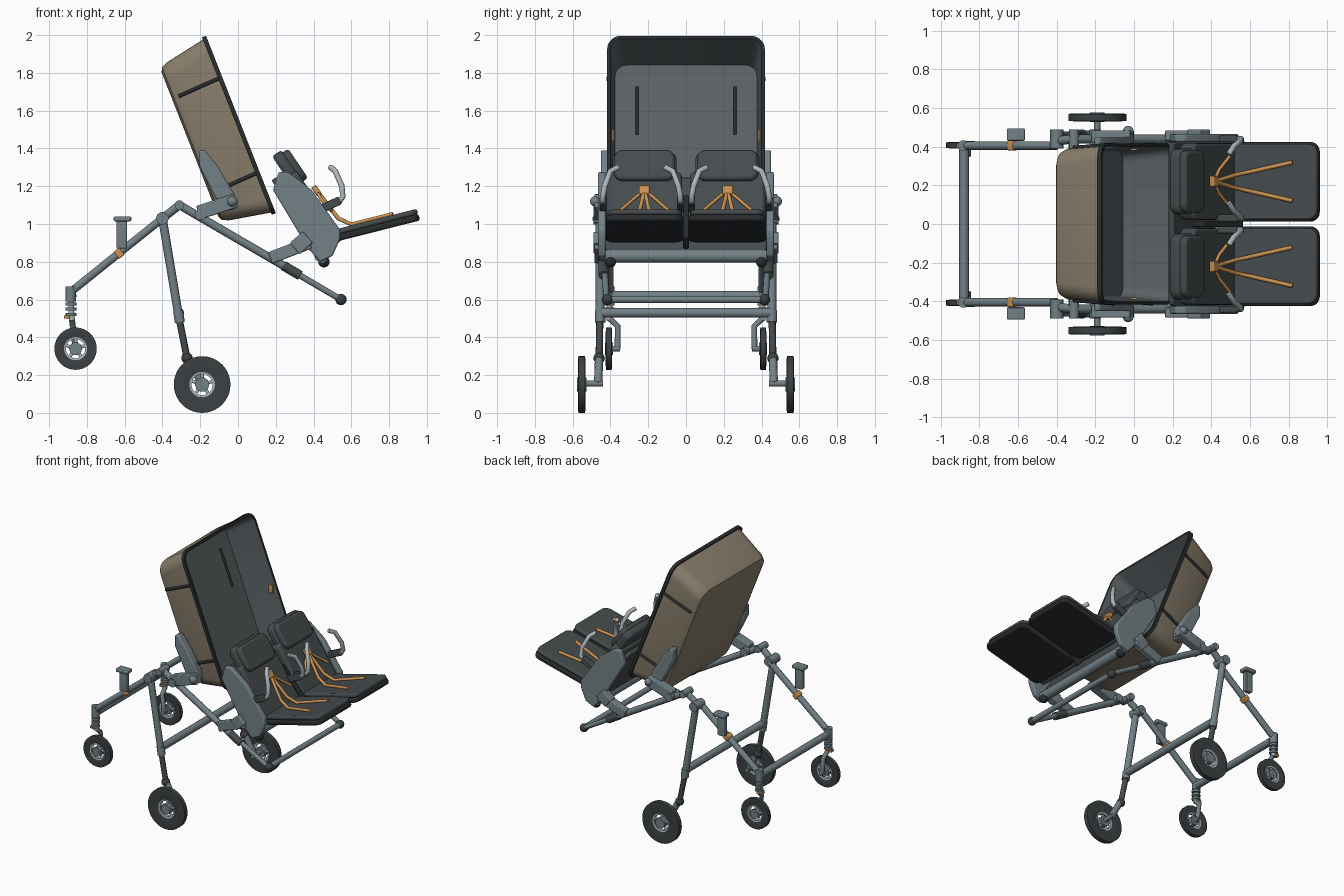
import bpy, bmesh, math
from mathutils import Vector, Matrix

cube = bpy.data.objects.get("Cube")
if cube:
    bpy.data.objects.remove(cube, do_unlink=True)


def material(name, r, g, b):
    m = bpy.data.materials.new(name)
    m.use_nodes = True
    m.diffuse_color = (r, g, b, 1)
    m.node_tree.nodes["Principled BSDF"].inputs["Base Color"].default_value = (r, g, b, 1)
    return m


BEIGE = material("beige fabric", .25, .21, .15)
FRAME = material("slate frame", .17, .22, .24)
LIGHT = material("light metal", .42, .47, .50)
TYRE = material("tyre rubber", .045, .052, .055)
LINING = material("grey lining", .10, .118, .125)
SEAT = material("seat fabric", .06, .07, .074)
DARK = material("dark trim", .022, .025, .027)
ORANGE = material("orange strap", .60, .29, .08)


def finish(ob, angle=35, bevel=0):
    if bevel:
        mod = ob.modifiers.new("edge", 'BEVEL')
        mod.width, mod.segments, mod.limit_method = bevel, 2, 'ANGLE'
    bpy.ops.object.select_all(action='DESELECT')
    ob.select_set(True)
    bpy.context.view_layer.objects.active = ob
    bpy.ops.object.shade_smooth_by_angle(angle=math.radians(angle))
    return ob


def from_bmesh(name, bm, mats, bevel=0):
    bmesh.ops.recalc_face_normals(bm, faces=bm.faces)
    me = bpy.data.meshes.new(name)
    bm.to_mesh(me)
    bm.free()
    for m in mats:
        me.materials.append(m)
    ob = bpy.data.objects.new(name, me)
    bpy.context.collection.objects.link(ob)
    return finish(ob, 35, bevel)


def rounded_rect(l, w, r, n=5):
    pts = []
    for k, (sx, sy) in enumerate(((1, 1), (-1, 1), (-1, -1), (1, -1))):
        for i in range(n + 1):
            a = math.pi / 2 * (k + i / n)
            pts.append((sx * (l / 2 - r) + r * math.cos(a), sy * (w / 2 - r) + r * math.sin(a)))
    return pts


def loft(name, rings, mats, ids, matrix=Matrix(), bevel=0, closed=False):
    """Skin rings of 3D points; ids gives the material of each band."""
    bm = bmesh.new()
    loops = [[bm.verts.new(matrix @ Vector(p)) for p in ring] for ring in rings]
    pairs = list(zip(loops, loops[1:])) + ([(loops[-1], loops[0])] if closed else [])
    for (a, b), m in zip(pairs, ids):
        for i in range(len(a)):
            j = (i + 1) % len(a)
            bm.faces.new((a[i], a[j], b[j], b[i])).material_index = m
    if not closed:
        bm.faces.new(loops[0]).material_index = ids[0]
        bm.faces.new(loops[-1]).material_index = ids[-1]
    return from_bmesh(name, bm, mats, bevel)


def slab(name, p0, p1, t, y0, y1, mat, r=.008, bevel=.006):
    """Rounded cushion or bar from p0 to p1 in the xz plane, spanning y0..y1."""
    a, b = Vector((p0[0], 0, p0[1])), Vector((p1[0], 0, p1[1]))
    u = (b - a).normalized()
    n = u.cross(Vector((0, 1, 0)))
    c = (a + b) / 2 + Vector((0, (y0 + y1) / 2, 0))
    m = Matrix(((u.x, 0, n.x, c.x), (0, 1, 0, c.y), (u.z, 0, n.z, c.z), (0, 0, 0, 1)))
    rect = rounded_rect((b - a).length, abs(y1 - y0), r)
    return loft(name, [[(x, y, z) for x, y in rect] for z in (-t / 2, t / 2)], [mat], [0], m, bevel)


def plate(name, pts, y0, y1, mat):
    return loft(name, [[(x, y, z) for x, z in pts] for y in (y0, y1)], [mat], [0], bevel=.008)


def tube(name, pts, r, mat):
    cu = bpy.data.curves.new(name, 'CURVE')
    cu.dimensions, cu.bevel_depth, cu.bevel_resolution, cu.use_fill_caps = '3D', r, 3, True
    sp = cu.splines.new('POLY')
    sp.points.add(len(pts) - 1)
    for q, p in zip(sp.points, pts):
        q.co = (*p, 1)
    ob = bpy.data.objects.new(name, cu)
    bpy.context.collection.objects.link(ob)
    cu.materials.append(mat)
    bpy.ops.object.select_all(action='DESELECT')
    ob.select_set(True)
    bpy.context.view_layer.objects.active = ob
    bpy.ops.object.convert(target='MESH')
    return finish(bpy.context.object, 50)


def ball(name, c, r, mat):
    bm = bmesh.new()
    bmesh.ops.create_uvsphere(bm, u_segments=16, v_segments=10, radius=r, matrix=Matrix.Translation(c))
    return from_bmesh(name, bm, [mat])


def wheel(name, x, y, z, r, w, hole):
    prof = [(hole, -.3), (r * .8, -.5), (r, -.42), (r, .42), (r * .8, .5), (hole, .3)]
    ring = lambda rad, h: [(x + rad * math.cos(i * math.pi / 20), y + h * w,
                            z + rad * math.sin(i * math.pi / 20)) for i in range(40)]
    loft(name + "_tyre", [ring(*p) for p in prof], [TYRE], [0] * 6, closed=True)
    loft(name + "_rim", [ring(hole * k, h) for k, h in ((1.02, -.35), (1.02, .35), (.85, .3), (.85, -.3))],
         [LIGHT], [0] * 4, closed=True)
    for i in range(5):
        a = i * math.tau / 5 + .3
        tube(name + "_spoke", [(x, y, z), (x + hole * math.cos(a), y, z + hole * math.sin(a))], .009, LIGHT)
    tube(name + "_hub", [(x, y - w * .6, z), (x, y + w * .6, z)], hole * .58, FRAME)


# Carrycot tub: outer shell, rim and lining in one loft
tilt = Matrix(((-.366, 0, .93, .008), (0, 1, 0, 0), (.93, 0, .366, 1.524), (0, 0, 0, 1)))
layers = [(.82, .68, .06, -.282), (.87, .74, .08, -.27), (.90, .78, .09, -.235), (.985, .81, .075, -.015),
          (1.01, .835, .075, -.015), (1.01, .835, .075, .008), (.975, .80, .06, .008), (.87, .75, .06, -.24)]
loft("carrycot", [[(a, b, d) for a, b in rounded_rect(l, w, r)] for l, w, r, d in layers],
     [BEIGE, DARK, LINING], [0, 0, 0, 1, 1, 1, 2], tilt)


def cot(*p):
    return tuple(tilt @ Vector(p))


# Parts repeated on both sides
for s in (-1, 1):
    tube("lining_slit", [cot(.04, s * .26, -.236), cot(.31, s * .26, -.236)], .008, DARK)
    slab("lining_tag", (.0, 1.44), (.0, 1.50), .03, s * .38, s * .392, ORANGE, .003, 0)
    for h in (.27, -.27):
        tube("side_strap", [cot(h - .01, s * .395, -.245), cot(h, s * .412, -.01)], .010, DARK)

    # Carrycot mount
    plate("cot_mount_plate", [(-.205, 1.39), (-.175, 1.39), (-.11, 1.31), (-.02, 1.16), (-.01, 1.08),
                              (-.06, 1.07), (-.12, 1.14), (-.205, 1.31)], s * .39, s * .45, FRAME)
    slab("cot_mount_arm", (-.21, 1.06), (-.01, 1.125), .075, s * .42, s * .485, FRAME)
    ball("cot_mount_button", (-.03, s * .48, 1.12), .028, FRAME)

    # Folding frame
    tube("handle_rail", [(-.31, s * .44, 1.10), (.30, s * .44, .745)], .023, FRAME)
    tube("handle_extension", [(.29, s * .43, .75), (.545, s * .42, .60)], .017, FRAME)
    tube("rail_collar", [(.24, s * .437, .78), (.33, s * .437, .727)], .027, SEAT)
    ball("handle_end", (.545, s * .415, .60), .03, TYRE)
    tube("hinge_link", [(-.31, s * .44, 1.10), (-.40, s * .43, 1.03)], .023, FRAME)
    for x, z, r in ((-.40, 1.03, .034), (-.31, 1.10, .026), (-.2, 1.05, .03)):
        tube("hinge", [(x, s * .39, z), (x, s * .49, z)], r, FRAME)
    tube("front_arm", [(-.40, s * .405, 1.03), (-.88, s * .405, .645)], .022, FRAME)
    tube("rear_leg", [(-.40, s * .455, 1.03), (-.315, s * .455, .52)], .024, FRAME)
    tube("rear_leg_lower", [(-.322, s * .455, .55), (-.27, s * .46, .29)], .019, SEAT)
    tube("leg_collar", [(-.317, s * .455, .54), (-.308, s * .455, .48)], .028, FRAME)
    ball("leg_foot", (-.27, s * .46, .29), .03, TYRE)
    tube("wheel_arm", [(-.27, s * .46, .30), (-.19, s * .465, .155)], .022, FRAME)
    tube("rear_axle", [(-.19, s * .44, .155), (-.19, s * .56, .155)], .017, FRAME)
    wheel("rear_wheel", -.19, s * .552, .15, .15, .042, .066)

    # Front caster with suspension
    tube("caster_head", [(-.885, s * .405, .67), (-.885, s * .405, .59)], .028, FRAME)
    tube("caster_stem", [(-.885, s * .405, .6), (-.88, s * .405, .49)], .016, LIGHT)
    for i in range(3):
        z = .585 - .028 * i
        tube("spring_coil", [(-.884, s * .405, z), (-.884, s * .405, z - .016)], .029, FRAME)
    tube("caster_fork", [(-.88, s * .405, .50), (-.875, s * .362, .46), (-.86, s * .362, .34)], .016, FRAME)
    tube("caster_axle", [(-.86, s * .35, .34), (-.86, s * .43, .34)], .016, FRAME)
    slab("caster_brake", (-.92, .51), (-.89, .505), .018, s * .39, s * .42, ORANGE, .004, 0)
    wheel("front_wheel", -.86, s * .408, .34, .112, .034, .06)

    # Accessory clip on the front arm
    slab("clip_column", (-.615, .87), (-.615, 1.02), .055, s * .435, s * .475, FRAME)
    slab("clip_top", (-.658, 1.027), (-.565, 1.027), .025, s * .43, s * .495, FRAME)
    slab("arm_band", (-.645, .833), (-.615, .857), .048, s * .381, s * .429, ORANGE, .008)

    # Seat side panel and mount
    plate("seat_side_panel", [(.185, 1.18), (.215, 1.275), (.265, 1.275), (.39, 1.18), (.54, .97), (.54, .92),
                              (.50, .83), (.435, .80), (.38, .86), (.335, .93)], s * .425, s * .465, FRAME)
    slab("seat_mount_arm", (.17, .82), (.38, .90), .065, s * .43, s * .485, FRAME)
    slab("seat_mount_clip", (.30, .87), (.37, .93), .08, s * .43, s * .49, FRAME)
    ball("seat_foot", (.455, s * .40, .80), .03, DARK)

    # Seat cushions, layered
    slab("upper_backrest", (.205, 1.375), (.37, 1.13), .06, s * .05, s * .39, SEAT, .05, .015)
    slab("headrest_pad", (.245, 1.385), (.35, 1.23), .05, s * .06, s * .38, SEAT, .045, .015)
    slab("lower_backrest", (.27, 1.26), (.50, .92), .09, s * .02, s * .42, SEAT, .04, .015)
    slab("seat_pan", (.49, .917), (.96, 1.036), .035, s * .012, s * .425, DARK, .05, .01)
    slab("seat_cushion", (.49, .949), (.95, 1.066), .03, s * .022, s * .415, SEAT, .05, .01)

    # Harness
    b = Vector((.415, s * .22, 1.18))
    slab("harness_buckle", (.40, 1.20), (.43, 1.155), .03, b.y - .028, b.y + .028, ORANGE, .006)
    for k in (-1, 1):
        tube("lap_strap", [b, (.53, b.y + k * .035, 1.03), (.60, b.y + k * .05, .998),
                           (.82, b.y + k * .10, 1.053)], .011, ORANGE)
        tube("hip_strap", [b, (.44, b.y + k * .06, 1.13), (.495, b.y + k * .13, 1.07)], .009, ORANGE)

        # Bumper bar ends
        y = .235 + k * .205
        tube("bumper_arm", [(.42, s * y, 1.08), (.535, s * y, 1.115), (.555, s * y, 1.145),
                            (.55, s * (y - k * .01), 1.20), (.515, s * (y - k * .04), 1.28),
                            (.49, s * (y - k * .08), 1.30)], .015, LIGHT)
        slab("bumper_joint", (.44, 1.08), (.54, 1.125), .045, s * y - .018, s * y + .018, SEAT)

# Cross members
tube("front_crossbar", [(-.88, -.39, .62), (-.88, .39, .62)], .026, FRAME)
tube("rear_crossbar", [(-.312, -.45, .53), (-.312, .45, .53)], .027, FRAME)
tube("push_handle", [(.545, -.42, .60), (.545, .42, .60)], .02, FRAME)
tube("seat_crossbar", [(.44, -.43, .83), (.44, .43, .83)], .035, FRAME)
slab("seat_back_shell", (.19, 1.24), (.44, .84), .03, -.425, .425, SEAT, .03)
slab("seat_divider", (.33, 1.12), (.53, .90), .10, -.016, .016, DARK)
